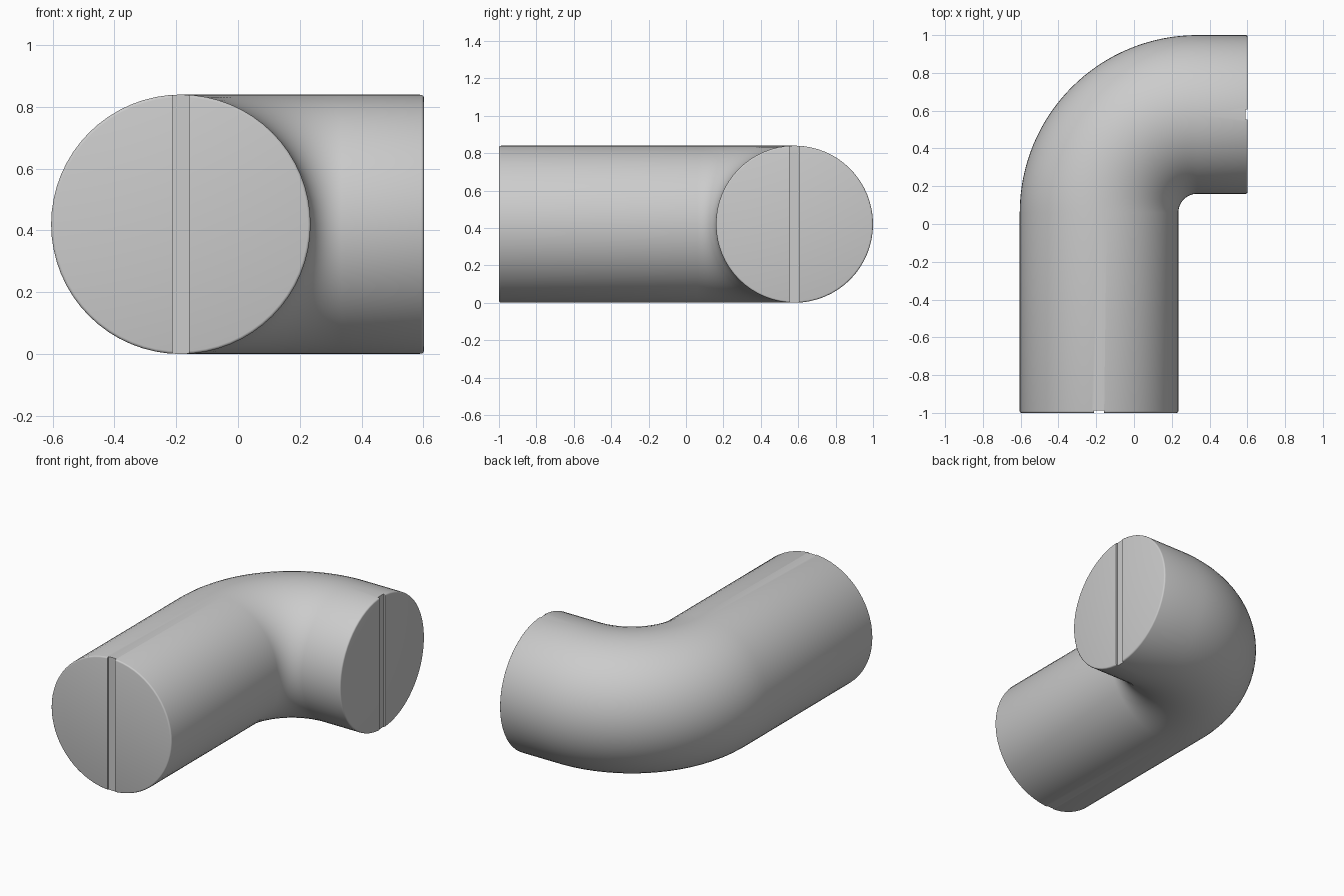
import bpy, bmesh
from math import sin, cos, pi, radians
from mathutils import Vector

if "Cube" in bpy.data.objects:
    bpy.data.objects.remove(bpy.data.objects["Cube"])

RADIUS = 0.42
RIM = 0.009                              # rounded edge of the two ends
AXIS_X, AXIS_Y, AXIS_Z = -0.185, 0.58, RADIUS
FRONT_Y, SIDE_X = -1.0, 0.602            # end faces
BEND = 0.52                              # centreline radius of the bend
SIDES, BEND_STEPS = 64, 32
GROOVE_WIDTH, GROOVE_DEPTH = 0.054, 0.012

grey = bpy.data.materials.new("light grey")
grey.use_nodes = True
colour = (0.6, 0.6, 0.6, 1)
grey.diffuse_color = colour
grey.node_tree.nodes["Principled BSDF"].inputs["Base Color"].default_value = colour

# Stations along the pipe: centre, heading angle (0 = +y, 90 deg = +x), radius
rim_steps = [(RIM * (1 - sin(a)), RADIUS - RIM * (1 - cos(a)))
             for a in (radians(d) for d in (90, 60, 30, 0))]
stations = [(Vector((AXIS_X, FRONT_Y + d, AXIS_Z)), 0, r) for d, r in rim_steps]
corner = Vector((AXIS_X + BEND, AXIS_Y - BEND, AXIS_Z))
for i in range(BEND_STEPS + 1):
    a = pi / 2 * i / BEND_STEPS
    stations.append((corner + BEND * Vector((-cos(a), sin(a), 0)), a, RADIUS))
stations += [(Vector((SIDE_X - d, AXIS_Y, AXIS_Z)), pi / 2, r)
             for d, r in reversed(rim_steps)]

# Bent pipe body
bm = bmesh.new()
rings = []
for centre, heading, r in stations:
    across = Vector((cos(heading), -sin(heading), 0))
    rings.append([bm.verts.new(centre + r * (cos(t) * across + sin(t) * Vector((0, 0, 1))))
                  for t in (2 * pi * k / SIDES for k in range(SIDES))])
for a, b in zip(rings, rings[1:]):
    for k in range(SIDES):
        n = (k + 1) % SIDES
        bm.faces.new((a[k], a[n], b[n], b[k]))
bm.faces.new(rings[0])
bm.faces.new(rings[-1])
bmesh.ops.recalc_face_normals(bm, faces=bm.faces)
mesh = bpy.data.meshes.new("pipe_elbow")
bm.to_mesh(mesh)
bm.free()
mesh.materials.append(grey)
pipe = bpy.data.objects.new("pipe_elbow", mesh)
bpy.context.collection.objects.link(pipe)
bpy.context.view_layer.objects.active = pipe


# Upright groove across each end face
def cut_groove(name, location, size):
    bpy.ops.mesh.primitive_cube_add(size=1, location=location)
    cutter = bpy.context.object
    cutter.name = name
    cutter.scale = size
    cutter.hide_render = True
    cutter.data.materials.append(grey)
    bpy.context.view_layer.update()
    mod = pipe.modifiers.new(name, "BOOLEAN")
    mod.operation = "DIFFERENCE"
    mod.solver = "EXACT"
    mod.object = cutter
    bpy.ops.object.select_all(action="DESELECT")
    pipe.select_set(True)
    bpy.context.view_layer.objects.active = pipe
    bpy.ops.object.modifier_apply(modifier=name)
    bpy.data.objects.remove(cutter)


cut_groove("front_groove", (AXIS_X, FRONT_Y, AXIS_Z),
           (GROOVE_WIDTH, 2 * GROOVE_DEPTH, 1))
cut_groove("side_groove", (SIDE_X, AXIS_Y, AXIS_Z),
           (2 * GROOVE_DEPTH, GROOVE_WIDTH, 1))

bpy.ops.object.shade_smooth_by_angle(angle=radians(35))
